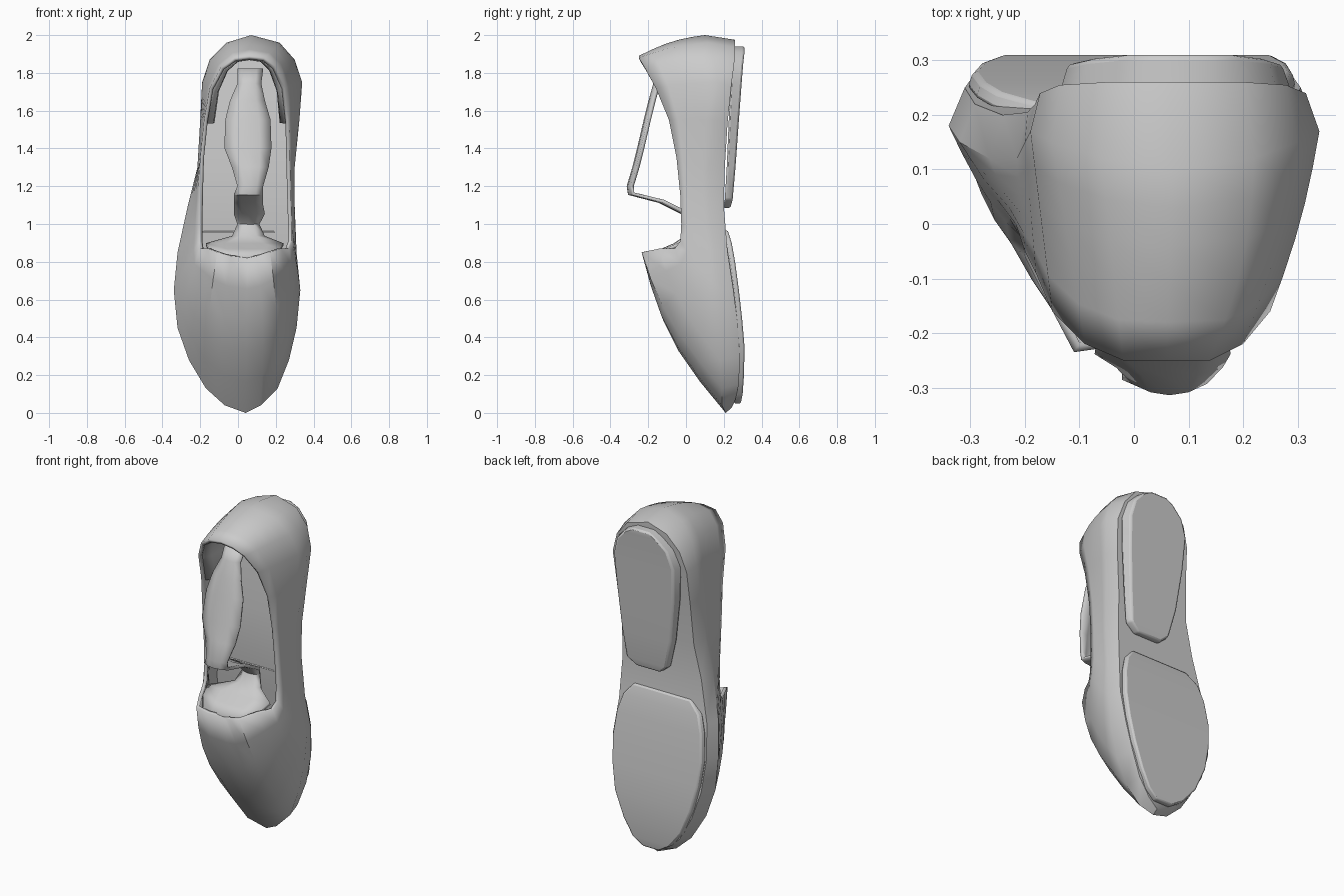
import bpy, bmesh, math

if "Cube" in bpy.data.objects:
    bpy.data.objects.remove(bpy.data.objects["Cube"])

# Stations run from the toe (z=0) to the heel (z=2)
# widest line of the upper: z, left x, right x, y, y of bottom edge
WIDE = [(0, .04, .04, .21, .24), (.04, -.07, .12, .19, .26), (.13, -.17, .21, .19, .28),
        (.28, -.26, .27, .18, .285), (.45, -.32, .31, .18, .275), (.65, -.34, .33, .18, .25),
        (.85, -.32, .31, .15, .22), (1.1, -.265, .30, .12, .20), (1.3, -.215, .30, .12, .205),
        (1.55, -.20, .325, .15, .22), (1.75, -.19, .34, .17, .24), (1.87, -.15, .30, .15, .255),
        (1.96, -.06, .22, .12, .26), (2.0, .07, .07, .10, .26)]
# rim of the opening: z, left x, right x, y
RIM = [(.82, .05, .05, -.20), (.83, -.04, .10, -.225), (.85, -.11, .17, -.235),
       (.87, -.16, .23, -.14), (.87, -.20, .27, -.06), (.91, -.205, .285, -.03),
       (1.0, -.205, .285, -.025), (1.15, -.205, .28, -.03), (1.35, -.20, .275, -.05),
       (1.55, -.18, .27, -.09), (1.72, -.15, .25, -.16), (1.83, -.09, .20, -.22),
       (1.88, -.02, .14, -.25), (1.89, .06, .06, -.25)]
LAST = len(RIM) - 1
LOOP = [(i, 2) for i in range(LAST + 1)] + [(i, 1) for i in range(LAST - 1, 0, -1)]


def make(name, verts, faces, thick=0, offset=-1, bevel=0, angle=40):
    mesh = bpy.data.meshes.new(name)
    mesh.from_pydata(verts, [], faces)
    bm = bmesh.new()
    bm.from_mesh(mesh)
    bmesh.ops.remove_doubles(bm, verts=bm.verts, dist=1e-5)
    bmesh.ops.recalc_face_normals(bm, faces=bm.faces)
    bm.to_mesh(mesh)
    bm.free()
    ob = bpy.data.objects.new(name, mesh)
    bpy.context.collection.objects.link(ob)
    bpy.ops.object.select_all(action='DESELECT')
    ob.select_set(True)
    bpy.context.view_layer.objects.active = ob
    bpy.ops.object.shade_smooth_by_angle(angle=math.radians(angle))
    if thick:
        m = ob.modifiers.new("thickness", 'SOLIDIFY')
        m.thickness, m.offset = thick, offset
    if bevel:
        m = ob.modifiers.new("soft_edge", 'BEVEL')
        m.width, m.segments = bevel, 2
    return ob


def grid(rows, closed):
    n = len(rows[0])
    verts = [p for r in rows for p in r]
    faces = [(a * n + k, a * n + (k + 1) % n, (a + 1) * n + (k + 1) % n, (a + 1) * n + k)
             for a in range(len(rows) - 1) for k in range(n if closed else n - 1)]
    return verts, faces


def wall_point(i, side, t):
    z0, x0, y0 = RIM[i][0], RIM[i][side], RIM[i][3]
    z1, x1, y1 = WIDE[i][0], WIDE[i][side], WIDE[i][3]
    s = math.sin(math.pi * t)
    toe = max(0, 1 - i / 6)
    heel = max(0, (i - 8) / 5)
    out = 0 if i in (0, LAST) else (1 if side == 2 else -1)
    x = x0 + (x1 - x0) * t + out * s * .025 * (toe + (heel if side == 2 else 0))
    return (x, y0 + (y1 - y0) * t - .09 * s * toe, z0 + (z1 - z0) * t + .02 * s * heel)


# Upper: one shell from the rim down to the bottom edge, closed by the insole
rings = [[wall_point(i, s, t / 5) for i, s in LOOP] for t in range(6)]
rings.append([(.03 + (WIDE[i][s] - .03) * .92, WIDE[i][4], 1 + (WIDE[i][0] - 1) * .975)
              for i, s in LOOP])
verts, faces = grid(rings, True)
n, base = len(LOOP), (len(rings) - 1) * len(LOOP)
for i in range(LAST):
    quad = [i, i + 1, (n - i - 1) % n, (n - i) % n]
    faces.append([base + k for k in dict.fromkeys(quad)])
make("shoe_upper", verts, faces, thick=.02)


# Soles: flat plates with flared sides following a tapered outline
def plate(name, rows, flare, depth, bevel):
    c, m, k = .06, len(rows), 2 * len(rows)
    outline = [(r[2], r[3], r[0]) for r in rows] + [(r[1], r[3], r[0]) for r in reversed(rows)]
    z0, span = rows[0][0], rows[-1][0] - rows[0][0]
    inner = [(c + (x - c) * flare, y - depth[0] - (depth[1] - depth[0]) * (z - z0) / span, z)
             for x, y, z in outline]
    verts, faces = grid([outline, inner], True)
    for b in (0, k):
        faces += [(b + i, b + i + 1, b + k - 2 - i, b + k - 1 - i) for i in range(m - 1)]
    make(name, verts, faces, bevel=bevel, angle=50)


plate("forefoot_sole", [(.05, -.02, .08, .29), (.10, -.10, .145, .30), (.20, -.18, .20, .307),
                        (.35, -.245, .255, .31), (.50, -.28, .28, .297), (.65, -.295, .29, .28),
                        (.80, -.28, .275, .26), (.90, -.25, .245, .242), (.965, -.18, .19, .222)],
      1.03, (.035, .03), .008)
plate("heel_sole", [(1.085, .01, .16, .235), (1.13, -.04, .22, .247), (1.30, -.08, .24, .262),
                    (1.55, -.11, .26, .28), (1.75, -.12, .27, .295), (1.85, -.085, .245, .303),
                    (1.91, -.02, .19, .31), (1.94, .03, .13, .31)], 1.1, (.04, .065), .01)

# Tongue: folded strip rising out of the throat and arching over the opening
PATH = [(1.82, .00, .13, -.125), (1.74, .00, .12, -.165), (1.65, -.04, .14, -.19),
        (1.55, -.065, .17, -.215), (1.40, -.07, .175, -.25), (1.30, -.03, .16, -.275),
        (1.20, .00, .13, -.305), (1.16, -.02, .13, -.30), (1.12, -.02, .13, -.14),
        (1.06, -.02, .14, -.02), (1.0, .00, .11, .03), (.93, -.03, .14, .00),
        (.89, -.17, .24, -.06), (.86, -.15, .22, -.13), (.82, -.10, .16, -.20)]
rows = [[(l + (r - l) * u, y + .02 * (2 * u - 1) ** 2, z) for u in (0, .25, .5, .75, 1)]
        for z, l, r, y in PATH]
make("tongue", *grid(rows, False), thick=.018, offset=0)

# Heel lining: padded band wrapped inside the back of the opening
band = [(i, s) for i, s in LOOP if i >= 9]
rows = [[(.06 + (RIM[i][s] - .06) * k, RIM[i][3] + d, RIM[i][0] - .015) for i, s in band]
        for k, d in ((.95, .02), (.82, .07), (.80, .16), (.88, .25))]
make("heel_lining", *grid(rows, False), thick=.015, offset=0)
